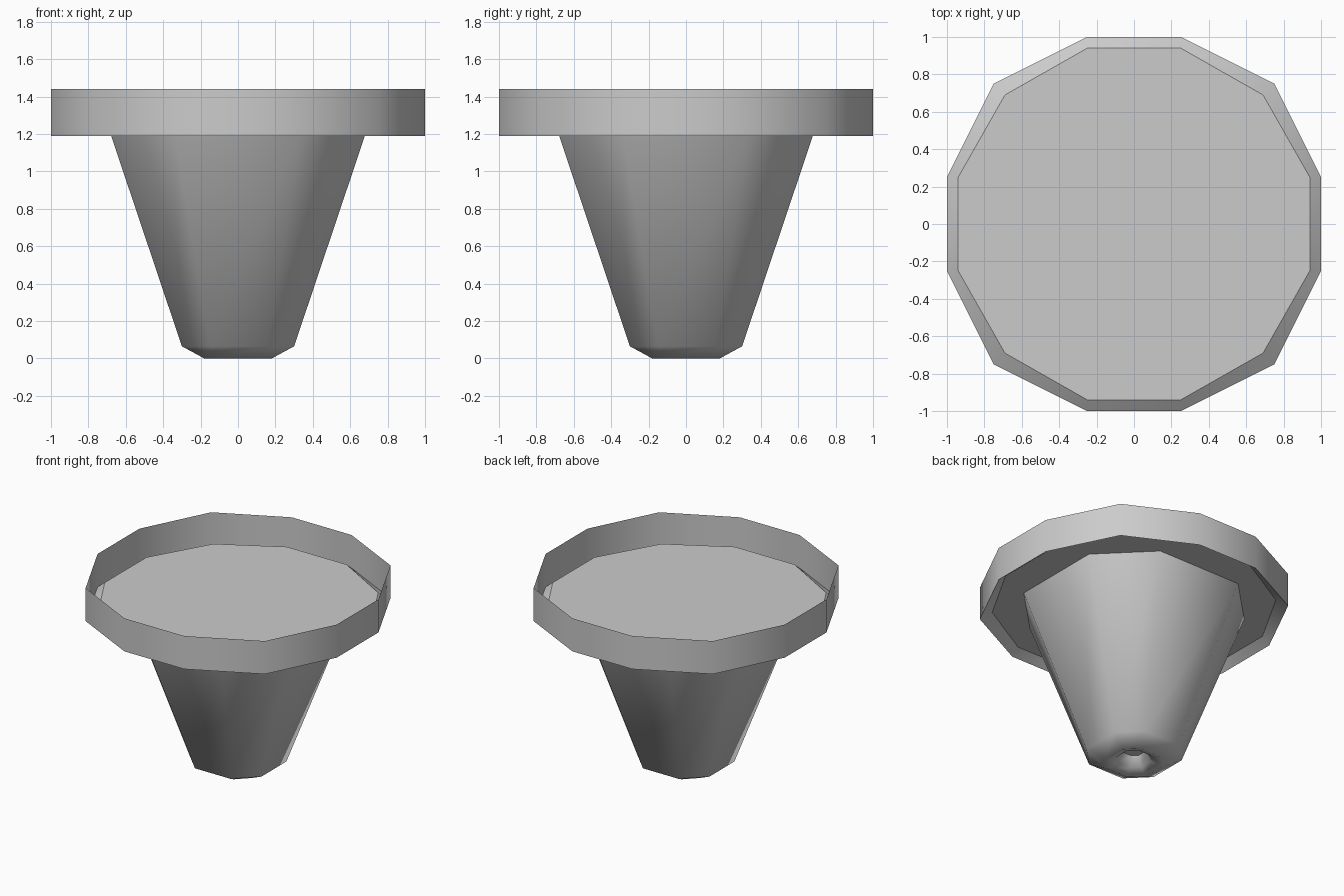
import bpy
import bmesh
import math

if "Cube" in bpy.data.objects:
    bpy.data.objects.remove(bpy.data.objects["Cube"])


def ring12(r, d):
    # twelve-sided outline: r = flat side distance, d = diagonal corner
    quarter = [(r, 0.25 if r > 0.5 else r / 4), (d, d), (0.25, r)]
    return spin(quarter)


def ring8(r):
    # chamfered square outline
    return spin([(r, r * 0.5), (r * 0.5, r)])


def spin(points):
    # repeat a quarter outline around z
    out = []
    for _ in range(4):
        out += points
        points = [(-y, x) for x, y in points]
    return out


def loft(name, rings, cap_first=False, cap_last=False):
    # skin a list of (outline, height), bottom of list to top
    bm = bmesh.new()
    loops = [[bm.verts.new((x, y, z)) for x, y in pts] for pts, z in rings]
    for lo, hi in zip(loops, loops[1:]):
        n = len(lo)
        for i in range(n):
            j = (i + 1) % n
            bm.faces.new((lo[i], lo[j], hi[j], hi[i]))
    if cap_first:
        bm.faces.new(loops[0])
    if cap_last:
        bm.faces.new(loops[-1])
    mesh = bpy.data.meshes.new(name)
    bm.to_mesh(mesh)
    bm.free()
    ob = bpy.data.objects.new(name, mesh)
    bpy.context.collection.objects.link(ob)
    bpy.ops.object.select_all(action='DESELECT')
    ob.select_set(True)
    bpy.context.view_layer.objects.active = ob
    bpy.ops.object.shade_smooth_by_angle(angle=math.radians(50))
    return ob


# Thin upright rim with a raised floor inside
loft("rim_and_floor", [
    (ring12(0.94, 0.69), 1.24),
    (ring12(1.0, 0.75), 1.19),
    (ring12(1.0, 0.75), 1.44),
], cap_first=True)

# Tapered eight-sided body with a recessed foot
loft("tapered_body", [
    (ring8(0.07), 0.10),
    (ring8(0.11), 0.03),
    (ring8(0.18), 0.0),
    (ring8(0.30), 0.065),
    (ring8(0.695), 1.24),
], cap_first=True)
